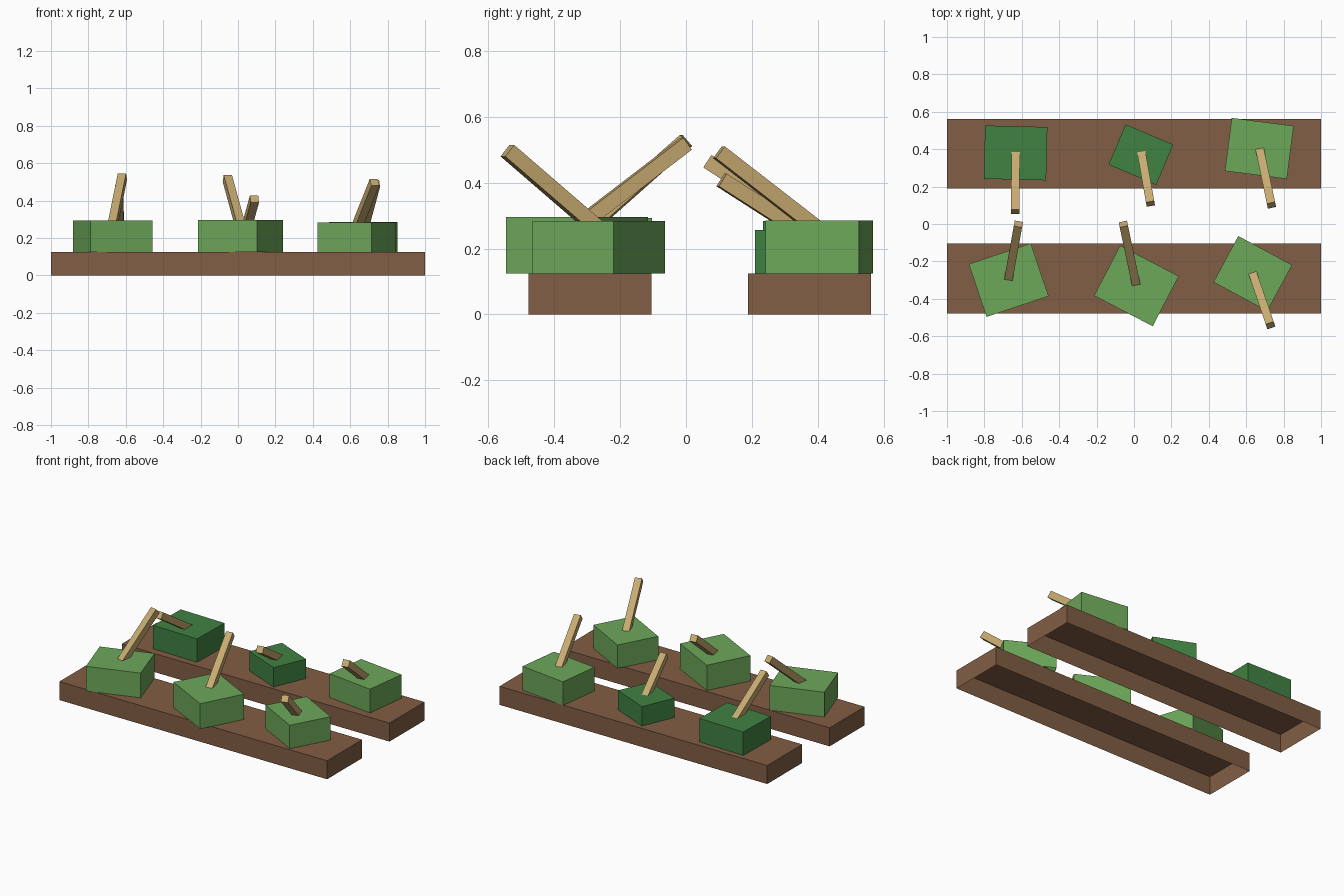
import bpy
import bmesh
from math import radians
from mathutils import Vector, Matrix

cube = bpy.data.objects.get("Cube")
if cube:
    bpy.data.objects.remove(cube, do_unlink=True)


def material(name, rgb):
    m = bpy.data.materials.new(name)
    m.use_nodes = True
    m.diffuse_color = (*rgb, 1)
    m.node_tree.nodes["Principled BSDF"].inputs["Base Color"].default_value = (*rgb, 1)
    return m


WOOD = material("brown wood", (0.223, 0.112, 0.058))
LIGHT = material("light green", (0.153, 0.392, 0.102))
DARK = material("dark green", (0.051, 0.223, 0.054))
TAN = material("tan stick", (0.565, 0.402, 0.162))


def box(name, size, matrix, mat, open_bottom=False):
    """Box of the given size placed by a matrix, optionally without its floor."""
    bm = bmesh.new()
    bmesh.ops.create_cube(bm, size=1)
    if open_bottom:
        floor = [f for f in bm.faces if f.normal.z < -0.5]
        bmesh.ops.delete(bm, geom=floor, context='FACES_ONLY')
    bmesh.ops.transform(bm, matrix=matrix @ Matrix.Diagonal((*size, 1)), verts=bm.verts)
    mesh = bpy.data.meshes.new(name)
    bm.to_mesh(mesh)
    bm.free()
    mesh.materials.append(mat)
    obj = bpy.data.objects.new(name, mesh)
    bpy.context.collection.objects.link(obj)
    return obj


PLANK_TOP = 0.125
STICK = 0.045


def plank(name, y):
    box(name, (2, 0.373, PLANK_TOP), Matrix.Translation((0, y, PLANK_TOP / 2)), WOOD, True)


def block(name, x, y, width, depth, top, turn, mat):
    place = Matrix.Translation((x, y, (PLANK_TOP + top) / 2)) @ Matrix.Rotation(radians(turn), 4, 'Z')
    box(name, (width, depth, top - PLANK_TOP), place, mat, True)


def stick(name, base, tip, buried=0.07):
    """Square bar through two axis points, sunk a little below the first."""
    base, tip = Vector(base), Vector(tip)
    axis = (tip - base).normalized()
    start = base - axis * buried
    side = axis.cross(Vector((0, 0, 1))).normalized()
    up = side.cross(axis)
    turn = Matrix((side, axis, up)).transposed().to_4x4()
    place = Matrix.Translation((start + tip) / 2) @ turn
    box(name, (STICK, (tip - start).length, STICK), place, TAN)


# Planks
plank("front_plank", -0.291)
plank("back_plank", 0.375)

# Leafy blocks: centre, width, depth, top height, turn, colour
block("front_right_block", -0.67, -0.30, 0.35, 0.298, 0.292, 18.5, LIGHT)
block("front_middle_block", 0.013, -0.331, 0.354, 0.302, 0.296, -27.5, LIGHT)
block("front_left_block", 0.635, -0.265, 0.327, 0.28, 0.283, -28.3, LIGHT)
block("back_right_block", -0.633, 0.38, 0.333, 0.285, 0.283, -1.4, DARK)
block("back_middle_block", 0.037, 0.371, 0.277, 0.234, 0.256, -23, DARK)
block("back_left_block", 0.67, 0.404, 0.334, 0.286, 0.285, -7.3, LIGHT)

# Sticks: axis point at the block top, axis point at the tip
stick("front_right_stick", (-0.666, -0.266, 0.292), (-0.618, 0.0, 0.528))
stick("front_middle_stick", (0.004, -0.29, 0.296), (-0.057, 0.0, 0.518))
stick("front_left_stick", (0.645, -0.294, 0.283), (0.73, -0.542, 0.497))
stick("back_right_stick", (-0.633, 0.344, 0.283), (-0.635, 0.065, 0.465))
stick("back_middle_stick", (0.046, 0.345, 0.256), (0.088, 0.108, 0.408))
stick("back_left_stick", (0.679, 0.367, 0.285), (0.735, 0.1, 0.492))
